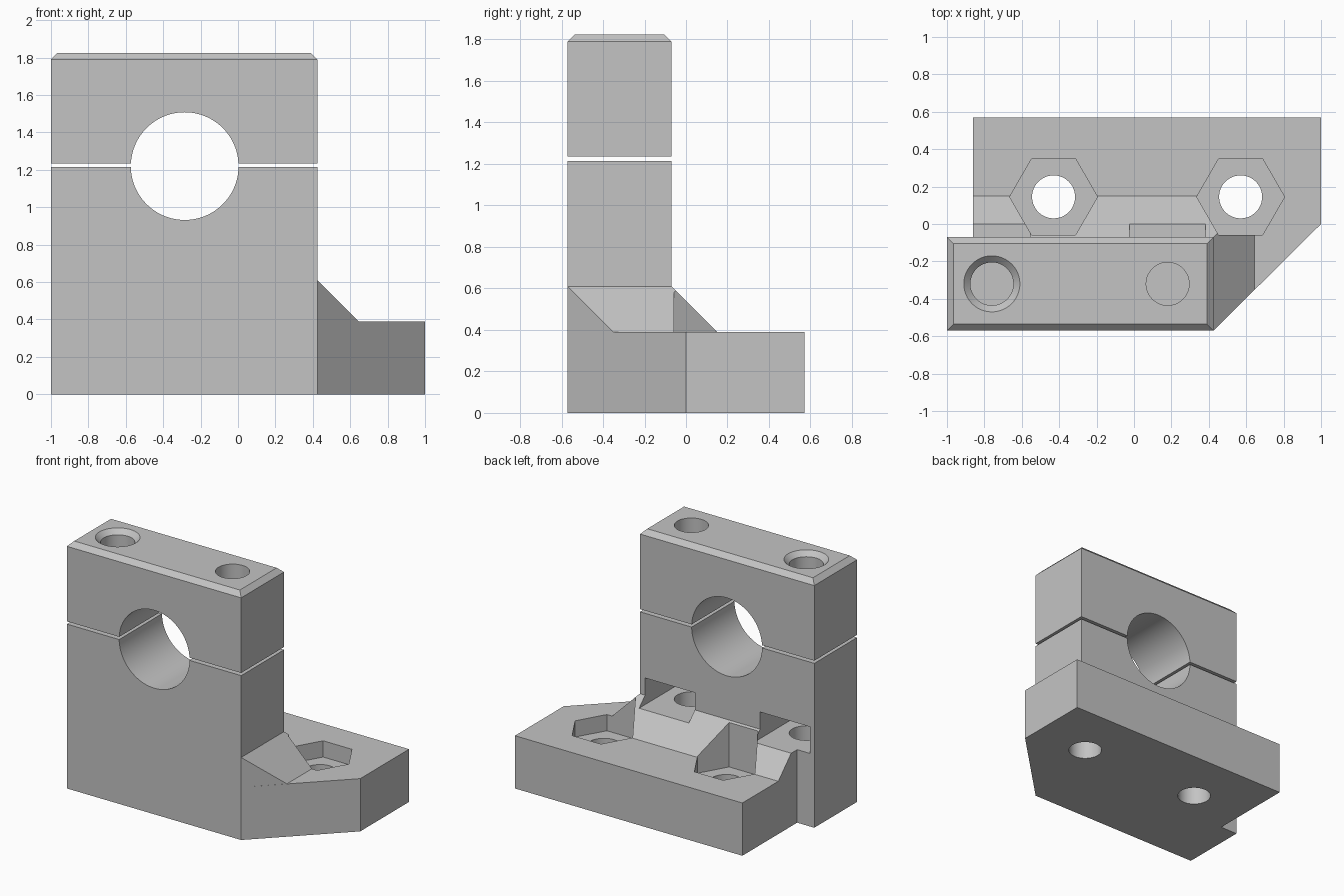
import bpy, bmesh, math
from mathutils import Vector

cube = bpy.data.objects.get("Cube")
if cube:
    bpy.data.objects.remove(cube, do_unlink=True)

grey = bpy.data.materials.new("light grey")
colour = (0.55, 0.55, 0.55, 1)
grey.diffuse_color = colour
grey.use_nodes = True
grey.node_tree.nodes["Principled BSDF"].inputs["Base Color"].default_value = colour


def hull(name, points):
    """Convex solid wrapped around the given points."""
    bm = bmesh.new()
    for p in points:
        bm.verts.new(p)
    bmesh.ops.convex_hull(bm, input=bm.verts)
    bmesh.ops.dissolve_limit(bm, angle_limit=0.01, verts=bm.verts, edges=bm.edges)
    bmesh.ops.recalc_face_normals(bm, faces=bm.faces)
    mesh = bpy.data.meshes.new(name)
    bm.to_mesh(mesh)
    bm.free()
    mesh.materials.append(grey)
    obj = bpy.data.objects.new(name, mesh)
    bpy.context.collection.objects.link(obj)
    return obj


def prism(name, outline, low, high):
    return hull(name, [(x, y, z) for x, y in outline for z in (low, high)])


def box(name, x0, x1, y0, y1, z0, z1):
    return prism(name, [(x0, y0), (x1, y0), (x1, y1), (x0, y1)], z0, z1)


def ring(x, y, radius, sides, turn=0):
    angles = [math.tau * i / sides + turn for i in range(sides)]
    return [(x + radius * math.cos(a), y + radius * math.sin(a)) for a in angles]


def combine(target, tool, operation="DIFFERENCE"):
    """Apply a boolean and discard the tool."""
    mod = target.modifiers.new(operation, "BOOLEAN")
    mod.operation, mod.solver, mod.object = operation, "EXACT", tool
    bpy.context.view_layer.objects.active = target
    bpy.ops.object.modifier_apply(modifier=mod.name)
    bpy.data.objects.remove(tool, do_unlink=True)


FRONT, BACK = -0.57, -0.07      # upright, front and back faces
LEFT, RIGHT = -1.0, 0.425       # upright, side faces
END = -0.86                     # base end face
STEP, RISE = 0.39, 0.61         # base top and top of the sloped rib
RUN = RISE - STEP
BOLTS, BOLT_Y = (-0.76, 0.18), -0.32
MOUNTS, MOUNT_Y = (-0.43, 0.57), 0.145
HOLE, NUT = 0.115, 0.235

# Lower body: upright, cornered foot and sloped rib
body = box("lower_block", LEFT, RIGHT, FRONT, BACK, 0, 1.215)
foot = prism("foot", [(END, FRONT), (RIGHT, FRONT), (1, 0), (1, 0.57), (END, 0.57)], 0, STEP)
out, rear = RIGHT + RUN, BACK + RUN
rib_base = [(END, FRONT), (RIGHT, FRONT), (out, FRONT + RUN), (out, rear), (END, rear)]
rib_top = [(END, FRONT), (RIGHT, FRONT), (RIGHT, BACK), (END, BACK)]
rib = hull("rib", [(x, y, z) for x, y in rib_base for z in (0.2, STEP)]
           + [(x, y, RISE) for x, y in rib_top])
combine(foot, rib, "UNION")
combine(body, foot, "UNION")

# Clamp cap with a chamfered top
c = 0.035
cap = hull("clamp_cap",
           [(x, y, z) for x in (LEFT, RIGHT) for y in (FRONT, BACK) for z in (1.235, 1.79)]
           + [(x, y, 1.79 + c) for x in (LEFT + c, RIGHT - c) for y in (FRONT + c, BACK - c)])

# Shaft bore and bolt holes through both halves
for part in (body, cap):
    bore = hull("bore", [(x, y, z) for x, z in ring(-0.285, 1.22, 0.288, 96) for y in (-1, 0.2)])
    combine(part, bore)
    for x in BOLTS:
        combine(part, prism("bolt_hole", ring(x, BOLT_Y, HOLE, 48), 0.3, 2))

# Countersink on one bolt hole
sink = [(x, y, z) for r, z in ((HOLE, 1.825 - c), (HOLE + 2 * c, 1.825 + c))
        for x, y in ring(BOLTS[0], BOLT_Y, r, 48)]
combine(cap, hull("countersink", sink))

# Nut slots open to the back
for x in BOLTS:
    half = NUT * math.cos(math.pi / 6)
    outline = ring(x, BOLT_Y, NUT, 6, math.pi / 6) + [(x - half, 0.1), (x + half, 0.1)]
    combine(body, prism("nut_slot", outline, 0.54, 0.737))

# Mounting holes with hexagonal pockets
for x in MOUNTS:
    combine(body, prism("hex_pocket", ring(x, MOUNT_Y, NUT, 6), 0.27, 0.7))
    combine(body, prism("mount_hole", ring(x, MOUNT_Y, HOLE, 48), -0.1, 0.5))

# Smooth bores, sharp edges
for part in (body, cap):
    bpy.ops.object.select_all(action="DESELECT")
    part.select_set(True)
    bpy.context.view_layer.objects.active = part
    bpy.ops.object.shade_smooth_by_angle(angle=math.radians(25))
